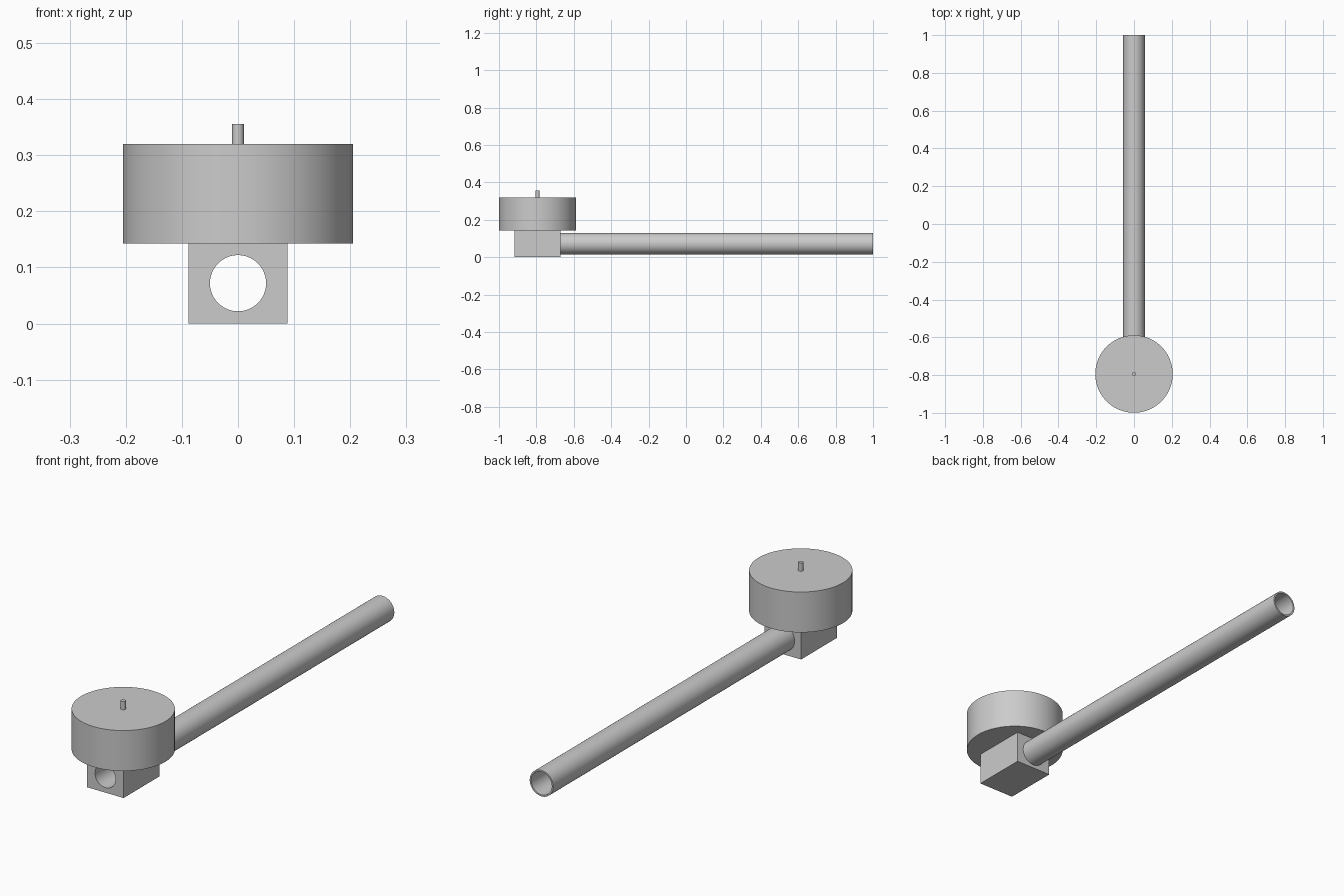
import bpy
import math

cube = bpy.data.objects.get("Cube")
if cube:
    bpy.data.objects.remove(cube, do_unlink=True)

HUB_Y = -0.794      # centre of the motor and its mount
BORE_Z = 0.072      # height of the arm axis
BORE_R = 0.05
ARM_R = 0.057
BLOCK = (0.177, 0.248, 0.143)
BLOCK_BACK = HUB_Y + BLOCK[1] / 2

grey = bpy.data.materials.new("plain grey")
grey.use_nodes = True
colour = (0.6, 0.6, 0.6, 1)
grey.diffuse_color = colour
grey.node_tree.nodes["Principled BSDF"].inputs["Base Color"].default_value = colour


def cylinder(name, radius, start, end, along_y=False, sides=96):
    """Cylinder from start to end, upright at the hub or along the arm axis."""
    mid = (start + end) / 2
    bpy.ops.mesh.primitive_cylinder_add(
        vertices=sides, radius=radius, depth=end - start,
        location=(0, mid, BORE_Z) if along_y else (0, HUB_Y, mid),
        rotation=(math.pi / 2 if along_y else 0, 0, 0))
    return finish(name)


def finish(name):
    obj = bpy.context.object
    obj.name = name
    obj.data.materials.append(grey)
    bpy.ops.object.shade_smooth_by_angle(angle=math.radians(30))
    return obj


def bore(obj, cutter):
    """Cut the bore out of a part and apply it."""
    mod = obj.modifiers.new("bore", "BOOLEAN")
    mod.operation = "DIFFERENCE"
    mod.solver = "EXACT"
    mod.object = cutter
    bpy.ops.object.select_all(action="DESELECT")
    bpy.context.view_layer.objects.active = obj
    obj.select_set(True)
    bpy.ops.object.modifier_apply(modifier=mod.name)
    bpy.ops.object.shade_smooth_by_angle(angle=math.radians(30))


# Motor housing and its output shaft
cylinder("motor_housing", 0.205, BLOCK[2], 0.32)
cylinder("motor_shaft", 0.0105, 0.32, 0.356, sides=32)

# Mounting block under the motor
bpy.ops.mesh.primitive_cube_add(size=1, location=(0, HUB_Y, BLOCK[2] / 2))
bpy.context.object.scale = BLOCK
bpy.ops.object.transform_apply(location=False, rotation=False, scale=True)
block = finish("mounting_block")

# Hollow arm running back from the block
arm = cylinder("arm_tube", ARM_R, BLOCK_BACK, 1, along_y=True)

# One bore runs right through the block and the arm
cutter = cylinder("bore_cutter", BORE_R, -1.2, 1.2, along_y=True)
cutter.hide_render = True
for part in (block, arm):
    bore(part, cutter)
bpy.data.objects.remove(cutter, do_unlink=True)
